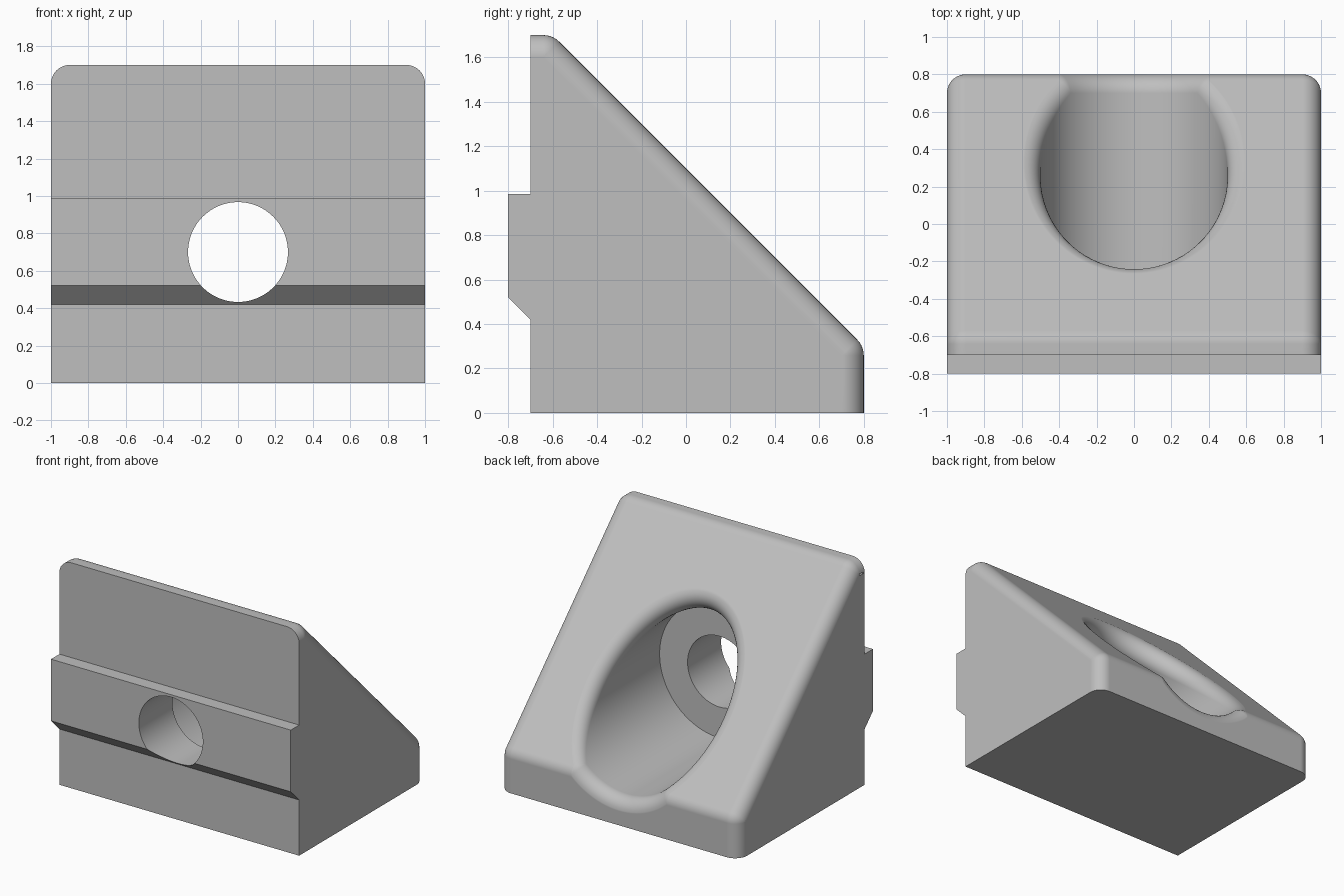
import bpy, bmesh
from math import sin, cos, asin, pi, radians, sqrt
from mathutils import Vector, Matrix

cube = bpy.data.objects.get("Cube")
if cube:
    bpy.data.objects.remove(cube, do_unlink=True)

ROUND = 0.1          # radius of every rounded edge
BORE, AXIS_Z = 0.5, 0.7
FLOOR_Y = -0.4
BACK, TOP, FRONT, STEP = 0.8, 1.7, -0.8, -0.7
SLOPE = 1.1          # sloped face: y + z = SLOPE
core_slope = SLOPE - ROUND * sqrt(2)
core_back, core_top = BACK - ROUND, TOP - ROUND
core_low = core_slope - core_back


def make_object(name, bm):
    bmesh.ops.recalc_face_normals(bm, faces=bm.faces)
    mesh = bpy.data.meshes.new(name)
    bm.to_mesh(mesh)
    bm.free()
    obj = bpy.data.objects.new(name, mesh)
    bpy.context.collection.objects.link(obj)
    return obj


def prism(name, profile):
    """Extrude a (y, z) profile across the full width and beyond."""
    bm = bmesh.new()
    face = bm.faces.new([bm.verts.new((-1.2, y, z)) for y, z in profile])
    out = bmesh.ops.extrude_face_region(bm, geom=[face])
    verts = [v for v in out["geom"] if isinstance(v, bmesh.types.BMVert)]
    bmesh.ops.translate(bm, verts=verts, vec=(2.4, 0, 0))
    return make_object(name, bm)


def lerp(a, b, t):
    return a + (b - a) * t


# Wedge body: hull of rounded corners, sharp at the front and the bottom
def wedge_body():
    bm = bmesh.new()
    arc = [radians(9 * i) for i in range(40)]
    for side in (-1, 1):
        x = side * (1 - ROUND)
        points = [(side, FRONT, 0)]
        for a in arc:
            c, s = ROUND * cos(a), ROUND * sin(a)
            points.append((x + c, core_back + s, 0))
            points.append((x + c, FRONT, core_top + s))
        for y, z in ((core_back, core_low), (core_slope - core_top, core_top)):
            for i in range(21):
                t = radians(9 * i)
                for a in arc:
                    points.append((x + ROUND * cos(t),
                                   y + ROUND * sin(t) * cos(a),
                                   z + ROUND * sin(t) * sin(a)))
        for p in points:
            bm.verts.new(p)
    bmesh.ops.remove_doubles(bm, verts=bm.verts, dist=1e-5)
    bmesh.ops.convex_hull(bm, input=bm.verts)
    bmesh.ops.delete(bm, geom=[v for v in bm.verts if not v.link_faces],
                     context='VERTS')
    bmesh.ops.dissolve_limit(bm, angle_limit=radians(0.5),
                             verts=bm.verts, edges=bm.edges)
    return make_object("wedge_block", bm)


# Pocket cutter: a bore whose rim flares out in a rolling-ball fillet
def pocket_cutter():
    ring = BORE + ROUND
    crease = asin((core_low - AXIS_Z) / ring)
    far = pi - crease
    tilt = pi / 4
    slices = [(lerp(crease, far, i / 80), tilt) for i in range(81)]
    slices += [(far, tilt * (1 - i / 5)) for i in range(1, 6)]
    slices += [(lerp(far, 2 * pi + crease, i / 24), 0) for i in range(1, 25)]
    slices += [(crease, tilt * i / 5) for i in range(1, 5)]

    bm = bmesh.new()
    columns = []
    for angle, lean in slices:
        radial = Vector((cos(angle), 0, sin(angle)))
        normal = Vector((0, cos(lean), sin(lean)))
        axis = Vector((0, 0, AXIS_Z))
        ball = axis + radial * ring
        ball.y = min(core_slope - ball.z, core_back)
        column = [axis + radial * BORE + Vector((0, FLOOR_Y, 0))]
        for j in range(11):
            reach = ROUND + (0.001 if j == 10 else 0)
            column.append(ball + (-radial).slerp(normal, j / 10) * reach)
        column.append(Vector((column[-1].x, 1.5, column[-1].z)))
        columns.append([bm.verts.new(p) for p in column])
    for a, b in zip(columns, columns[1:] + columns[:1]):
        for j in range(len(a) - 1):
            bm.faces.new((a[j], b[j], b[j + 1], a[j + 1]))
    for end in (0, -1):
        bm.faces.new([c[end] for c in columns])
    bmesh.ops.remove_doubles(bm, verts=bm.verts, dist=1e-5)
    return make_object("pocket_cutter", bm)


# Through hole cutter
def drill_cutter():
    bm = bmesh.new()
    turn = Matrix.Translation((0, -0.65, AXIS_Z)) @ Matrix.Rotation(pi / 2, 4, 'X')
    bmesh.ops.create_cone(bm, cap_ends=True, segments=80, radius1=0.267,
                          radius2=0.267, depth=0.9, matrix=turn)
    return make_object("drill_cutter", bm)


block = wedge_body()
cutters = [
    # Leave a chamfered rail standing across the front
    prism("upper_front_cutter", [(-1, 0.985), (STEP, 0.985), (STEP, 2), (-1, 2)]),
    prism("lower_front_cutter", [(-1, -0.2), (STEP, -0.2), (STEP, 0.42), (-1, 0.72)]),
    pocket_cutter(),
    drill_cutter(),
]
for cutter in cutters:
    cutter.hide_render = True
    mod = block.modifiers.new(cutter.name, 'BOOLEAN')
    mod.operation = 'DIFFERENCE'
    mod.solver = 'EXACT'
    mod.object = cutter

# Bake the cuts and remove the cutters
graph = bpy.context.evaluated_depsgraph_get()
baked = bpy.data.meshes.new_from_object(block.evaluated_get(graph))
block.modifiers.clear()
block.data = baked
for cutter in cutters:
    bpy.data.objects.remove(cutter, do_unlink=True)

# Plain grey finish
grey = bpy.data.materials.new("plain_grey")
grey.use_nodes = True
colour = (0.52, 0.52, 0.52, 1)
grey.diffuse_color = colour
grey.node_tree.nodes["Principled BSDF"].inputs["Base Color"].default_value = colour
block.data.materials.clear()
block.data.materials.append(grey)

# Smooth fillets, crisp edges
bpy.ops.object.select_all(action='DESELECT')
block.select_set(True)
bpy.context.view_layer.objects.active = block
bpy.ops.object.shade_smooth_by_angle(angle=radians(25))
weighted = block.modifiers.new("even_normals", 'WEIGHTED_NORMAL')
weighted.keep_sharp = True
